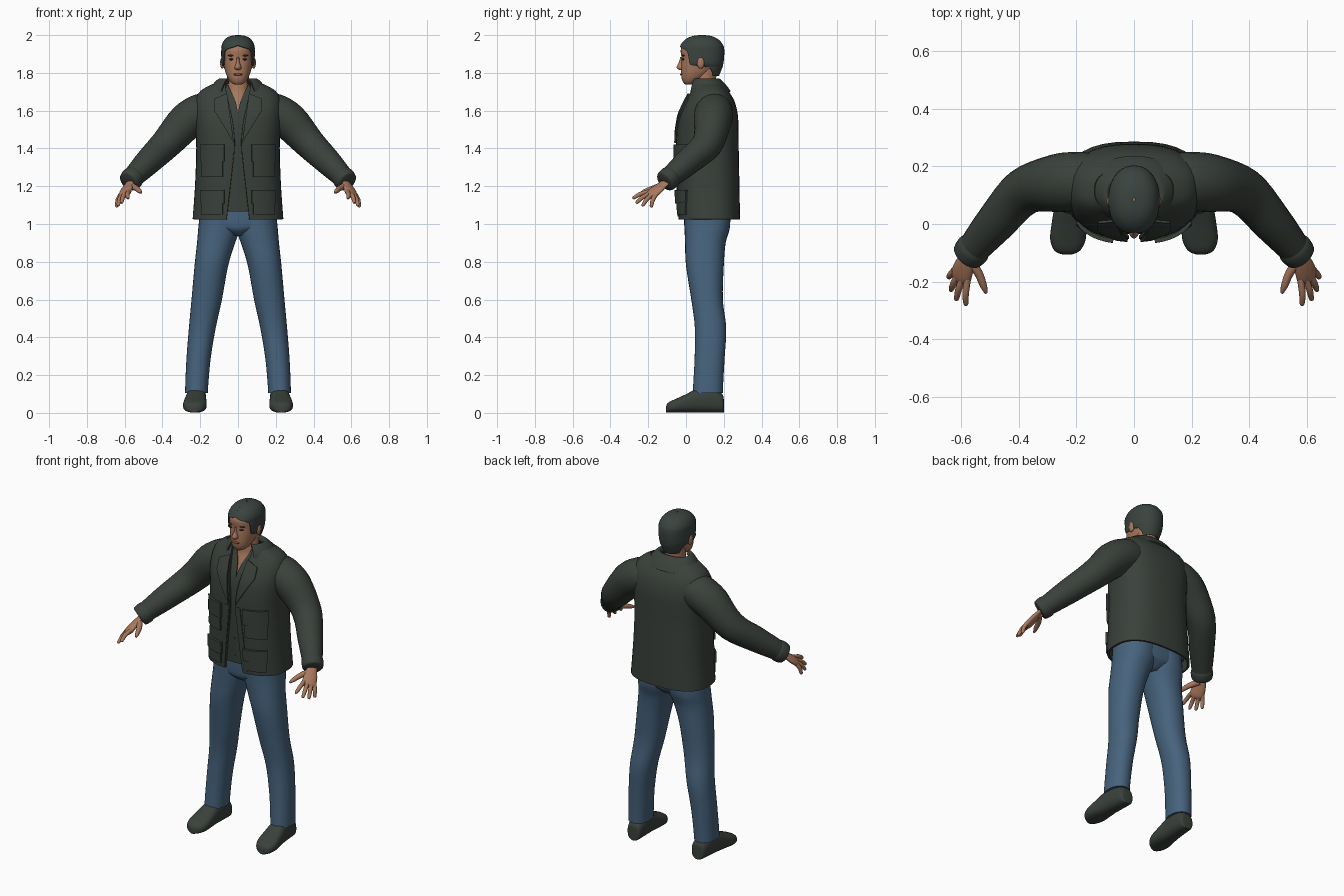
import bpy, bmesh, math
from mathutils import Vector

if "Cube" in bpy.data.objects:
    bpy.data.objects.remove(bpy.data.objects["Cube"])

X, Y, Z = Vector((1, 0, 0)), Vector((0, 1, 0)), Vector((0, 0, 1))


def material(name, r, g, b):
    m = bpy.data.materials.new(name)
    m.use_nodes = True
    m.diffuse_color = (r, g, b, 1)
    node = next(n for n in m.node_tree.nodes if n.type == "BSDF_PRINCIPLED")
    node.inputs["Base Color"].default_value = (r, g, b, 1)
    node.inputs["Roughness"].default_value = 0.8
    return m


JACKET_MAT = material("dark olive cloth", 0.042, 0.052, 0.043)
DENIM = material("blue denim", 0.062, 0.125, 0.205)
SKIN = material("skin", 0.40, 0.19, 0.11)
LIP = material("lips", 0.26, 0.11, 0.07)
HAIR = material("dark hair", 0.042, 0.056, 0.049)
EYE = material("dark eyes", 0.02, 0.015, 0.012)


def spow(a, e):
    return math.copysign(abs(a) ** e, a)


def ring(c, u, v, ru, rv, p=2, a0=None, n=32):
    """Superellipse section; a0 opens it by that angle either side of the front."""
    if a0 is None:
        angles = [math.tau * i / n for i in range(n)]
    else:
        angles = [a0 + (math.tau - 2 * a0) * i / n for i in range(n + 1)]
    return [c + u * ru * spow(math.sin(a), 2 / p) - v * rv * spow(math.cos(a), 2 / p)
            for a in angles]


def level(z, rx, yf, yb, x=0, p=2, a0=None):
    return ring(Vector((x, (yf + yb) / 2, z)), X, Y, rx, (yb - yf) / 2, p, a0)


def finish(name, bm, mat, thick=0):
    bmesh.ops.recalc_face_normals(bm, faces=bm.faces)
    me = bpy.data.meshes.new(name)
    bm.to_mesh(me)
    bm.free()
    me.materials.append(mat)
    ob = bpy.data.objects.new(name, me)
    bpy.context.collection.objects.link(ob)
    bpy.ops.object.select_all(action="DESELECT")
    ob.select_set(True)
    bpy.context.view_layer.objects.active = ob
    if thick:
        mod = ob.modifiers.new("thickness", "SOLIDIFY")
        mod.thickness, mod.offset = thick, 0
        bpy.ops.object.modifier_apply(modifier=mod.name)
    bpy.ops.object.shade_smooth_by_angle(angle=math.radians(45))
    return ob


def loft(name, rings, mat, k=4, closed=True, thick=0):
    """Skin over sections, smoothed between them by k steps."""
    dense, last = [], len(rings) - 1
    for i in range(last):
        quad = [rings[max(i - 1, 0)], rings[i], rings[i + 1], rings[min(i + 2, last)]]
        for s in range(k):
            t = s / k
            dense.append([b + (c - a) * t / 2 + (2 * a - 5 * b + 4 * c - d) * t * t / 2
                          + (3 * b - a - 3 * c + d) * t ** 3 / 2 for a, b, c, d in zip(*quad)])
    dense.append(rings[-1])
    bm = bmesh.new()
    rows = [[bm.verts.new(p) for p in r] for r in dense]
    n = len(rows[0])
    for a, b in zip(rows, rows[1:]):
        for i in range(n if closed else n - 1):
            j = (i + 1) % n
            bm.faces.new((a[i], a[j], b[j], b[i]))
    if closed:
        bm.faces.new(rows[0])
        bm.faces.new(rows[-1])
    return finish(name, bm, mat, thick)


def tube(name, path, mat, s=1, ref=Z, flat=1):
    """Round limb through (x, y, z, radius); flat thins it across ref."""
    pts = [Vector(p[:3]) for p in path]
    rings = []
    for i, c in enumerate(pts):
        t = (pts[min(i + 1, len(pts) - 1)] - pts[max(i - 1, 0)]).normalized()
        v = (ref - t * ref.dot(t)).normalized()
        section = ring(c, t.cross(v), v, path[i][3] * flat, path[i][3], n=20)
        rings.append([Vector((q.x * s, q.y, q.z)) for q in section])
    return loft(name, rings, mat)


def blob(name, loc, scale, mat):
    bm = bmesh.new()
    bmesh.ops.create_uvsphere(bm, u_segments=16, v_segments=10, radius=1)
    for v in bm.verts:
        v.co = Vector([c * k + o for c, k, o in zip(v.co, scale, loc)])
    return finish(name, bm, mat)


# Jacket: height, half width, front, back, half opening
P = 2.6
JACKET = [(1.025, .235, -.035, .28, .06), (1.2, .222, -.042, .277, .04),
          (1.4, .215, -.047, .273, .018), (1.5, .22, -.043, .272, .022),
          (1.58, .225, -.03, .268, .035), (1.65, .222, .002, .25, .05),
          (1.70, .195, .03, .22, .062), (1.735, .135, .043, .19, .065)]


def opening(g, rx):
    return math.asin((max(g, 0) / rx) ** (P / 2))


loft("jacket_body", [level(z, rx, f, b, 0, P, opening(g, rx)) for z, rx, f, b, g in JACKET],
     JACKET_MAT, closed=False, thick=.012)
loft("shirt", [level(max(z, 1.065), rx - .025, f + .014, b - .02, 0, P,
                     opening((z - 1.62) * .45, rx - .025)) for z, rx, f, b, g in JACKET],
     JACKET_MAT, closed=False, thick=.005)
COLLAR = [(1.70, .150, .012, .232), (1.725, .138, .018, .215), (1.755, .112, .03, .187),
          (1.765, .095, .04, .170), (1.745, .085, .05, .160)]
loft("collar", [level(z, rx, f, b, 0, 2.2, math.radians(33)) for z, rx, f, b in COLLAR],
     JACKET_MAT, closed=False, thick=.01)


def front_y(x, z):
    for lo, hi in zip(JACKET, JACKET[1:]):
        if z <= hi[0]:
            break
    t = (z - lo[0]) / (hi[0] - lo[0])
    rx, f, b = [lo[i] + (hi[i] - lo[i]) * t for i in (1, 2, 3)]
    return (f + b) / 2 - (b - f) / 2 * max(0, 1 - (abs(x) / rx) ** P) ** (1 / P)


def patch(name, corners, s, off, thick, n=8):
    """Cloth panel laid over the jacket front; corners are (x, z)."""
    bm = bmesh.new()
    a, b, c, d = [Vector(q) for q in corners]
    grid = []
    for i in range(n + 1):
        left, right = a.lerp(d, i / n), b.lerp(c, i / n)
        row = [left.lerp(right, j / n) for j in range(n + 1)]
        grid.append([bm.verts.new((s * q.x, front_y(q.x, q.y) - off, q.y)) for q in row])
    for r, q in zip(grid, grid[1:]):
        for j in range(n):
            bm.faces.new((r[j], r[j + 1], q[j + 1], q[j]))
    finish(name, bm, JACKET_MAT, thick)


def box(x0, x1, z0, z1):
    return [(x0, z0), (x1, z0), (x1, z1), (x0, z1)]


# Parts made once for each side
W = Vector((.75, .5, -.3))
for s, side in ((1, "left"), (-1, "right")):
    patch(side + "_lapel", [(.022, 1.43), (.125, 1.60), (.125, 1.66), (.058, 1.69)], s, .012, .01)
    patch(side + "_front_band", [(.02, 1.42), (.05, 1.42), (.09, 1.04), (.058, 1.04)], s, .007, .006)
    for where, top, mid, low in (("upper", 1.42, 1.33, 1.25), ("lower", 1.18, 1.11, 1.05)):
        patch(f"{side}_{where}_pocket", box(.08, .19, low, top - .01), s, .008, .016)
        patch(f"{side}_{where}_pocket_flap", box(.072, .196, mid, top), s, .016, .014)

    tube(side + "_sleeve", [(.12, .15, 1.60, .09), (.19, .148, 1.59, .102), (.275, .14, 1.54, .1),
                            (.385, .11, 1.42, .082), (.48, .005, 1.325, .07),
                            (.565, -.095, 1.238, .054)], JACKET_MAT, s)
    tube(side + "_cuff", [(.548, -.075, 1.255, .056), (.558, -.087, 1.245, .061),
                          (.575, -.107, 1.227, .058), (.58, -.113, 1.222, .05)], JACKET_MAT, s)

    # Hand
    tube(side + "_palm", [(.56, -.09, 1.235, .03), (.576, -.118, 1.212, .03),
                          (.59, -.15, 1.185, .038), (.6, -.18, 1.16, .04),
                          (.606, -.195, 1.148, .03)], SKIN, s, W, .45)
    tips = [("index", .583, -.283, 1.135), ("middle", .617, -.265, 1.11),
            ("ring", .636, -.232, 1.095), ("little", .643, -.185, 1.088)]
    for i, (label, x, y, z) in enumerate(tips):
        base = Vector((.6, -.175, 1.164)) + W * (i - 1.5) * .02
        tip = Vector((x, y, z))
        bend = base.lerp(tip, .5) + Vector((.004, -.004, .005))
        tube(f"{side}_{label}_finger", [(*base, .012), (*bend, .0115),
                                        (*bend.lerp(tip, .8), .009), (*tip, .004)], SKIN, s)
    tube(side + "_thumb", [(.572, -.125, 1.205, .018), (.54, -.17, 1.19, .015),
                           (.522, -.215, 1.175, .012), (.513, -.24, 1.165, .005)], SKIN, s)

    # Trouser leg: height, inner, outer, front, back
    leg = [(1.08, -.02, .2, -.012, .235), (.98, -.012, .21, -.008, .232), (.9, .015, .217, -.005, .21),
           (.78, .052, .23, 0, .2), (.6, .085, .246, .028, .195), (.45, .118, .26, .047, .213),
           (.3, .143, .272, .046, .205), (.18, .155, .278, .04, .198), (.105, .16, .28, .035, .195)]
    loft(side + "_trouser_leg", [level(z, (b - a) / 2, f, k, s * (a + b) / 2, 2.2)
                                 for z, a, b, f, k in leg], DENIM)

    # Shoe: position, half width, height
    shoe = [(.2, .025, .07), (.19, .042, .1), (.13, .05, .13), (.06, .054, .125), (0, .06, .097),
            (-.05, .062, .074), (-.085, .05, .058), (-.1, .033, .046), (-.106, .014, .03)]
    loft(side + "_shoe", [ring(Vector((s * (.226 - y * .06), y, h / 2 + .002)), X, Z, w, h / 2, 2.6)
                          for y, w, h in shoe], JACKET_MAT)

    # Face details
    blob(side + "_ear", (s * .083, .078, 1.853), (.012, .02, .031), SKIN)
    blob(side + "_eye", (s * .032, -.014, 1.872), (.015, .007, .006), EYE)
    blob(side + "_eyebrow", (s * .034, -.014, 1.892), (.021, .008, .0045), HAIR)

# Hips joining the legs
loft("trouser_hips", [level(1.1, .19, -.012, .23, 0, P), level(1.0, .19, -.01, .23, 0, P),
                      level(.965, .13, 0, .21), level(.94, .05, .03, .18)], DENIM)

# Neck and head
NECK = [(1.56, .1, .0, .2), (1.6, .09, .003, .2), (1.65, .075, .02, .19), (1.70, .064, .04, .165),
        (1.75, .058, .045, .158), (1.82, .058, .05, .165)]
loft("neck", [level(*r) for r in NECK], SKIN)
HEAD = [(1.738, .018, -.004, .035), (1.748, .036, -.014, .06), (1.77, .052, -.023, .095),
        (1.80, .065, -.026, .135), (1.84, .075, -.026, .17), (1.88, .08, -.024, .185),
        (1.92, .08, -.028, .188), (1.95, .075, -.015, .18), (1.975, .058, .01, .155),
        (1.985, .03, .045, .12)]
loft("head", [level(*r, 0, 2.2) for r in HEAD], SKIN)
NOSE = [(1.885, .007, -.03, .0), (1.855, .010, -.038, .0), (1.832, .017, -.05, .0),
        (1.82, .016, -.044, .0), (1.814, .008, -.03, .0)]
loft("nose", [level(*r) for r in NOSE], SKIN)
blob("mouth", (0, -.02, 1.792), (.025, .011, .007), LIP)

# Short hair with an open hairline: height, half width, front, back, opening
CAP = [(1.785, .062, -.02, .172, 128), (1.83, .079, -.03, .19, 112), (1.842, .082, -.032, .193, 64),
       (1.87, .085, -.033, .198, 57), (1.915, .086, -.035, .2, 52), (1.932, .086, -.033, .198, 24),
       (1.945, .084, -.027, .194, 0), (1.97, .072, -.008, .176, 0), (1.987, .052, .02, .148, 0),
       (1.995, .028, .05, .12, 0), (1.997, .004, .08, .09, 0)]
loft("hair", [level(z, rx, f, b, 0, 2.2, math.radians(a)) for z, rx, f, b, a in CAP],
     HAIR, k=2, closed=False, thick=.006)
